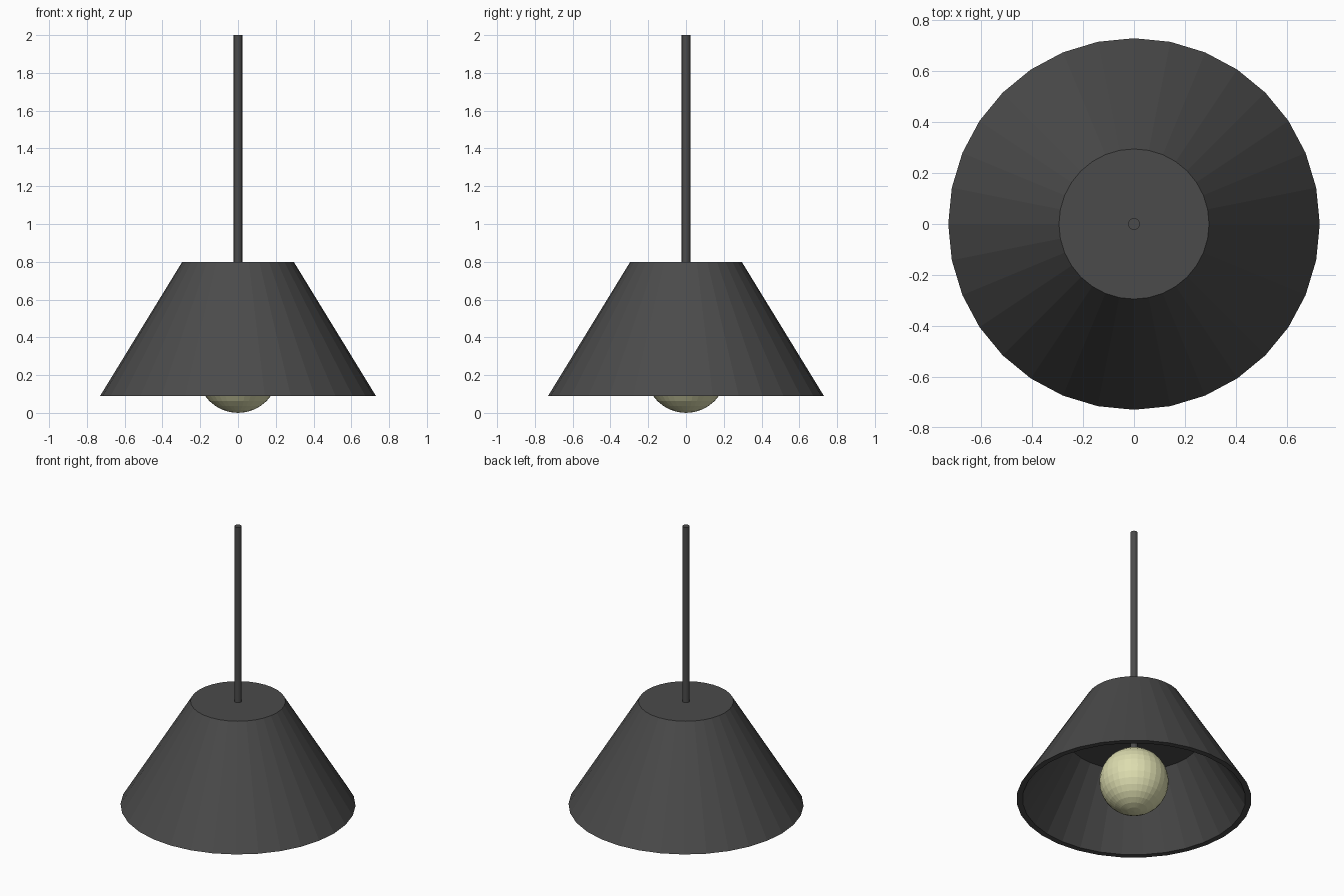
import bpy
import bmesh
import math

if "Cube" in bpy.data.objects:
    bpy.data.objects.remove(bpy.data.objects["Cube"])

SEGMENTS = 32


def material(name, rgb):
    mat = bpy.data.materials.new(name)
    mat.diffuse_color = (*rgb, 1.0)
    mat.use_nodes = True
    mat.node_tree.nodes["Principled BSDF"].inputs["Base Color"].default_value = mat.diffuse_color
    return mat


def lathe(name, profile, mat, segments=SEGMENTS):
    """Spin an (r, z) profile about z; r = 0 points close the surface."""
    bm = bmesh.new()
    pts = [bm.verts.new((r, 0, z)) for r, z in profile]
    edges = [bm.edges.new(pair) for pair in zip(pts, pts[1:])]
    bmesh.ops.spin(bm, geom=pts + edges, cent=(0, 0, 0), axis=(0, 0, 1),
                   angle=math.tau, steps=segments, use_merge=True)
    bmesh.ops.remove_doubles(bm, verts=bm.verts, dist=0.0005)
    bmesh.ops.recalc_face_normals(bm, faces=bm.faces)
    mesh = bpy.data.meshes.new(name)
    bm.to_mesh(mesh)
    bm.free()
    mesh.materials.append(mat)
    obj = bpy.data.objects.new(name, mesh)
    bpy.context.collection.objects.link(obj)
    return obj


dark = material("dark_metal", (0.07, 0.07, 0.07))
glow = material("bulb_glass", (0.72, 0.72, 0.43))

# Conical shade with a solid crown and a hollow underside
lathe("shade", [(0, 0.8), (0.295, 0.8), (0.73, 0.09),
                (0.693, 0.09), (0.42, 0.535), (0, 0.535)], dark)

# Hanging rod, continuing through the crown to hold the bulb
lathe("rod", [(0, 2.0), (0.0225, 2.0), (0.0225, 0.41), (0, 0.41)], dark)

# Round faceted bulb
bpy.ops.mesh.primitive_uv_sphere_add(segments=32, ring_count=16,
                                     radius=0.215, location=(0, 0, 0.215))
bulb = bpy.context.object
bulb.name = "bulb"
bulb.data.materials.append(glow)
